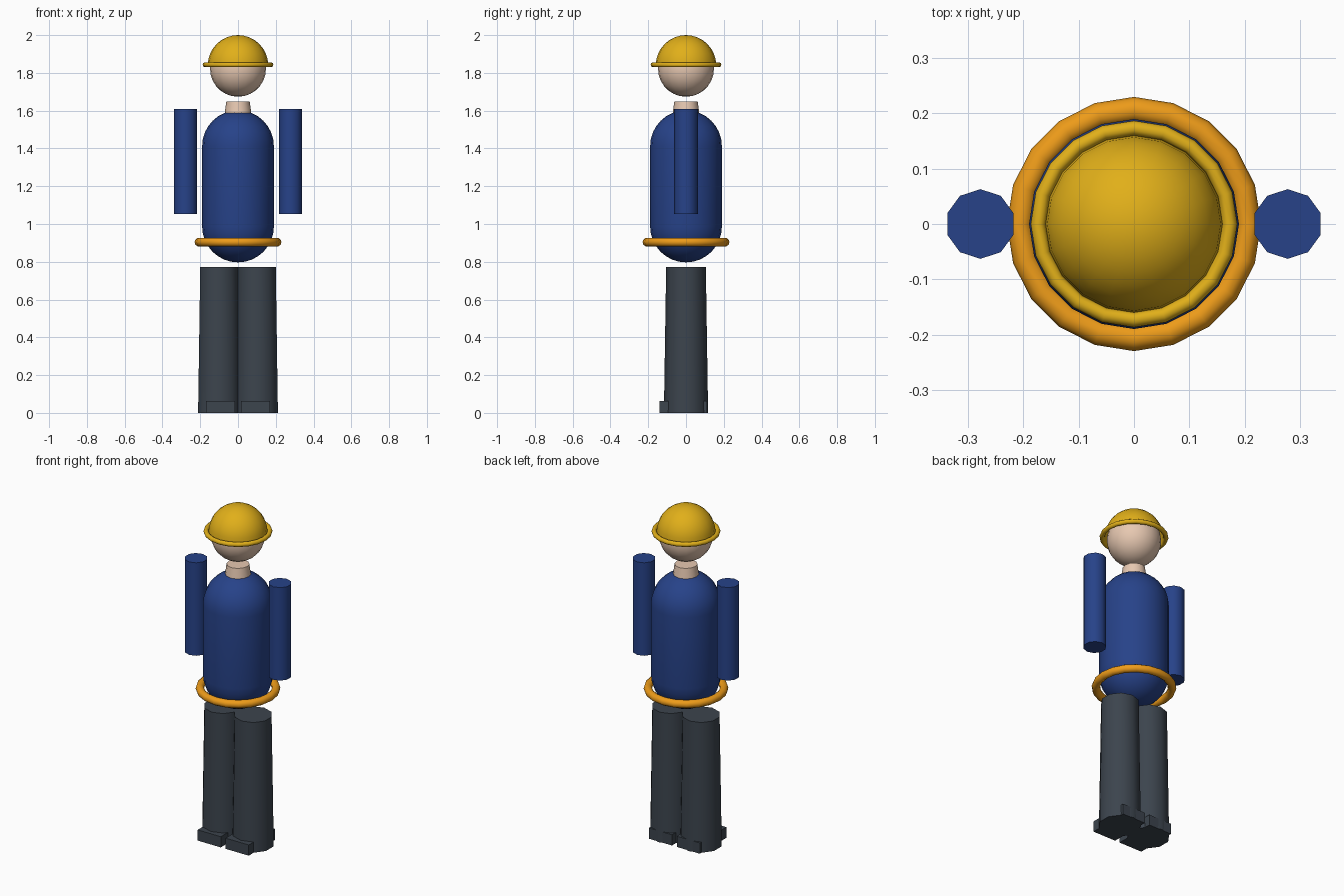
import bpy, bmesh
from math import sin, cos, pi, radians

if "Cube" in bpy.data.objects:
    bpy.data.objects.remove(bpy.data.objects["Cube"])


def material(name, rgb):
    m = bpy.data.materials.new(name)
    m.diffuse_color = (*rgb, 1)
    m.use_nodes = True
    m.node_tree.nodes["Principled BSDF"].inputs["Base Color"].default_value = m.diffuse_color
    return m


BLUE = material("jacket_blue", (0.02, 0.055, 0.25))
YELLOW = material("helmet_yellow", (0.75, 0.43, 0.01))
ORANGE = material("belt_orange", (0.85, 0.33, 0.01))
SKIN = material("skin", (0.8, 0.58, 0.44))
DARK = material("trouser_grey", (0.045, 0.058, 0.075))


def finish(name, mat, angle=40):
    ob = bpy.context.object
    ob.name = name
    ob.data.materials.append(mat)
    bpy.ops.object.shade_smooth_by_angle(angle=radians(angle))
    return ob


def lathe(name, profile, mat, sides=20):
    """Revolve (radius, z) points around the z axis."""
    bm = bmesh.new()
    vs = [bm.verts.new((r, 0, z)) for r, z in profile]
    es = [bm.edges.new(p) for p in zip(vs, vs[1:])]
    bmesh.ops.spin(bm, geom=vs + es, axis=(0, 0, 1), cent=(0, 0, 0),
                   angle=2 * pi, steps=sides, use_duplicate=False)
    bmesh.ops.remove_doubles(bm, verts=bm.verts, dist=1e-4)
    bmesh.ops.recalc_face_normals(bm, faces=bm.faces)
    me = bpy.data.meshes.new(name)
    bm.to_mesh(me)
    bm.free()
    ob = bpy.data.objects.new(name, me)
    bpy.context.collection.objects.link(ob)
    bpy.ops.object.select_all(action='DESELECT')
    ob.select_set(True)
    bpy.context.view_layer.objects.active = ob
    return finish(name, mat)


def arc(r, z, a0, a1, n):
    """Profile points along a circle, angles in degrees above horizontal."""
    angles = [radians(a0 + (a1 - a0) * i / n) for i in range(n + 1)]
    return [(r * cos(a), z + r * sin(a)) for a in angles]


def tapered(name, x, z0, z1, r0, r1, mat, sides=10):
    bpy.ops.mesh.primitive_cone_add(vertices=sides, radius1=r0, radius2=r1,
                                    depth=z1 - z0, location=(x, 0, (z0 + z1) / 2))
    return finish(name, mat)


def ring(name, z, major, minor, mat):
    bpy.ops.mesh.primitive_torus_add(major_segments=20, minor_segments=10,
                                     major_radius=major, minor_radius=minor,
                                     location=(0, 0, z))
    return finish(name, mat, 60)


# Torso capsule and belt
lathe("torso", arc(0.19, 0.987, -90, 0, 8) + arc(0.19, 1.412, 0, 90, 8), BLUE)
ring("belt", 0.904, 0.207, 0.023, ORANGE)

# Neck and head
tapered("neck", 0, 1.56, 1.648, 0.074, 0.062, SKIN, 12)
lathe("head", arc(0.148, 1.822, -90, 90, 14), SKIN)

# Helmet dome and brim
lathe("helmet_dome", arc(0.16, 1.84, 0, 90, 8), YELLOW)
ring("helmet_brim", 1.843, 0.1735, 0.0135, YELLOW)

# Arms, legs and shoes on both sides
for side, s in (("left", 1), ("right", -1)):
    tapered(side + "_arm", s * 0.278, 1.052, 1.608, 0.063, 0.063, BLUE)
    tapered(side + "_leg", s * 0.1, 0, 0.773, 0.117, 0.105, DARK)
    bpy.ops.mesh.primitive_cube_add(size=1, location=(s * 0.0925, -0.015, 0.032))
    shoe = bpy.context.object
    shoe.scale = (0.153, 0.25, 0.064)
    finish(side + "_shoe", DARK)
